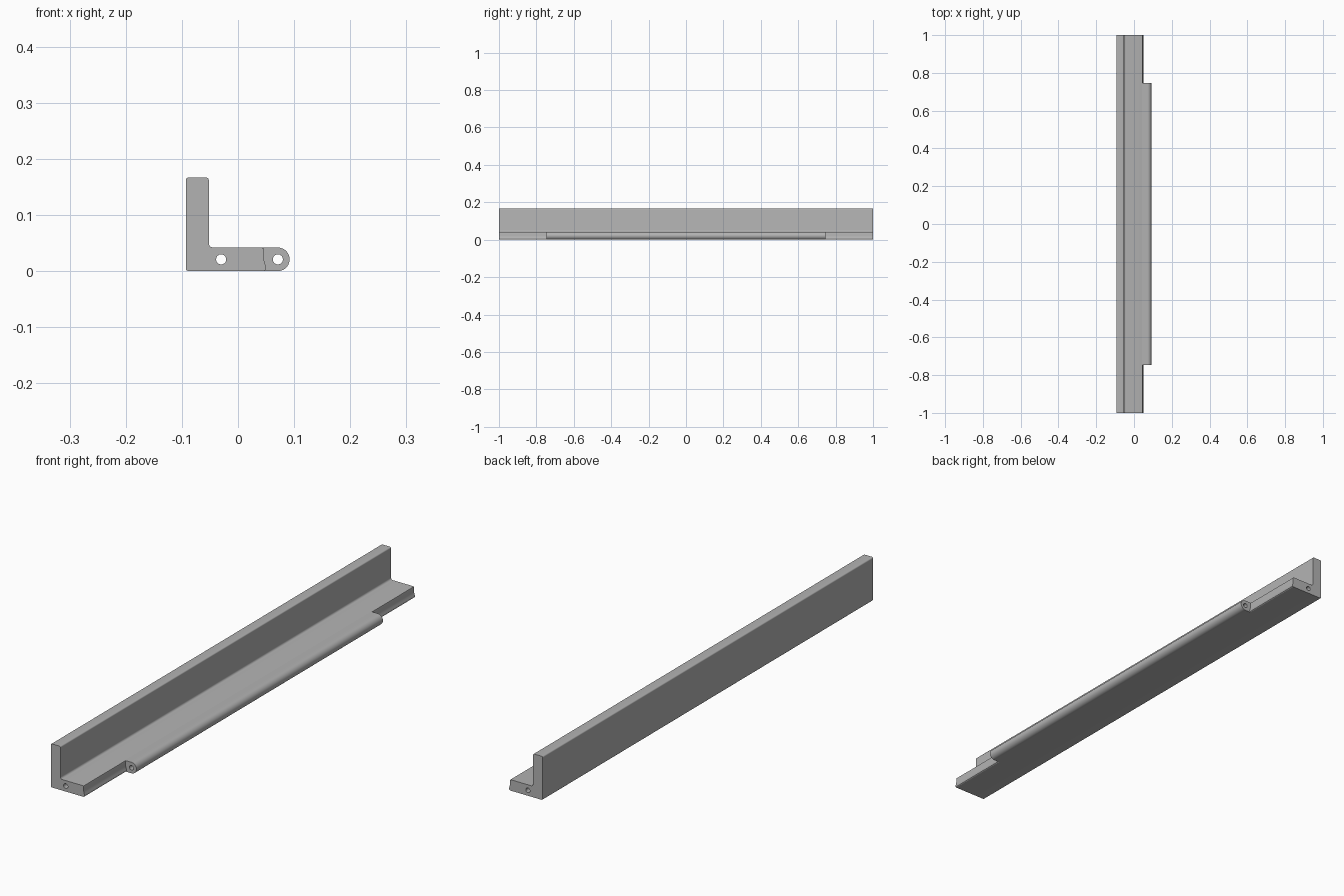
import bpy
import bmesh
from math import cos, sin, pi, radians
from mathutils import Vector, Matrix

default = bpy.data.objects.get("Cube")
if default:
    bpy.data.objects.remove(default)

grey = bpy.data.materials.new("plain grey")
grey.use_nodes = True
colour = (0.45, 0.45, 0.45, 1)
grey.diffuse_color = colour
grey.node_tree.nodes["Principled BSDF"].inputs["Base Color"].default_value = colour

THICK = 0.042
MID = THICK / 2
HOLE = 0.009


def arc(cx, cz, r, start, end, steps):
    """Points along a circular arc, angles in degrees."""
    angles = [radians(start + (end - start) * i / steps) for i in range(steps + 1)]
    return [(cx + r * cos(a), cz + r * sin(a)) for a in angles]


def fillet(corners, steps=5):
    """Round each (x, z, radius) corner with a smooth curve."""
    out = []
    for i, (x, z, r) in enumerate(corners):
        p = Vector((x, z))
        if r == 0:
            out.append((x, z))
            continue
        a = p + (Vector(corners[i - 1][:2]) - p).normalized() * r
        b = p + (Vector(corners[(i + 1) % len(corners)][:2]) - p).normalized() * r
        # Circle approximated by a rational quadratic curve
        for k in range(steps + 1):
            t = k / steps
            w0, w1, w2 = (1 - t) ** 2, 2 * t * (1 - t) * cos(pi / 4), t * t
            out.append(tuple((a * w0 + p * w1 + b * w2) / (w0 + w1 + w2)))
    return out


def extrude_profile(name, outline, hole_x, half_length):
    """Extrude an x-z outline with one round bore along y."""
    curve = bpy.data.curves.new(name + "_profile", "CURVE")
    curve.dimensions = "2D"
    curve.fill_mode = "BOTH"
    curve.extrude = half_length
    for loop in (outline, arc(hole_x, MID, HOLE, 0, 360, 24)[:-1]):
        spline = curve.splines.new("POLY")
        spline.points.add(len(loop) - 1)
        for point, (x, z) in zip(spline.points, loop):
            point.co = (x, z, 0, 1)
        spline.use_cyclic_u = True
    helper = bpy.data.objects.new(name + "_helper", curve)
    bpy.context.collection.objects.link(helper)
    graph = bpy.context.evaluated_depsgraph_get()
    mesh = bpy.data.meshes.new_from_object(helper.evaluated_get(graph))
    bpy.data.objects.remove(helper)

    # Stand the profile upright and weld the caps to the walls
    bm = bmesh.new()
    bm.from_mesh(mesh)
    bm.transform(Matrix.Rotation(pi / 2, 4, "X"))
    bmesh.ops.remove_doubles(bm, verts=bm.verts, dist=1e-5)
    bmesh.ops.recalc_face_normals(bm, faces=bm.faces)
    bm.to_mesh(mesh)
    bm.free()
    mesh.materials.clear()
    mesh.materials.append(grey)
    obj = bpy.data.objects.new(name, mesh)
    bpy.context.collection.objects.link(obj)
    bpy.ops.object.select_all(action="DESELECT")
    obj.select_set(True)
    bpy.context.view_layer.objects.active = obj
    bpy.ops.object.shade_smooth_by_angle(angle=radians(30))
    return obj


# Stepped free edge of the shelf, from bottom to top
shelf_edge = [(0.046, 0), (0.049, 0.002), (0.05, 0.008), (0.047, 0.016),
              (0.046, 0.024), (0.046, 0.038), (0.045, 0.041), (0.042, THICK)]

# L-shaped bar: shelf edge, inner corner, upright, outer corner
upright = fillet([(0.042, THICK, 0), (-0.052, THICK, 0.008), (-0.052, 0.167, 0.005),
                  (-0.093, 0.167, 0.005), (-0.093, 0, 0.005), (0.046, 0, 0)])
extrude_profile("angle_bar", shelf_edge + upright[1:-1], -0.03, 1.0)

# Rounded hinge barrel along the middle of the shelf edge
nose = arc(0.071, MID, MID, -90, 90, 20)
extrude_profile("hinge_barrel", nose + shelf_edge[::-1], 0.071, 0.746)
